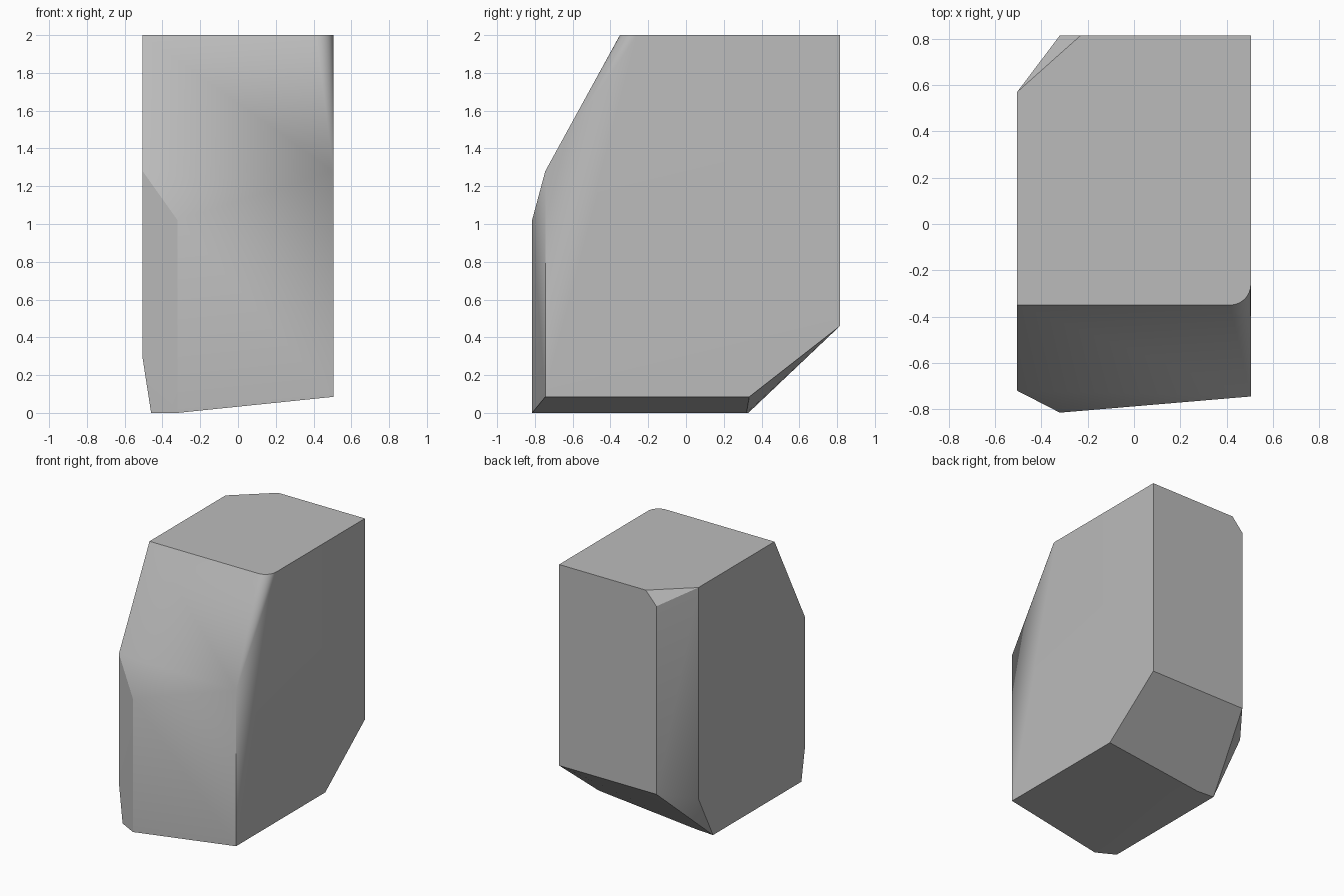
import bpy
import bmesh
from math import sin, cos, pi, radians

# Remove the default cube
cube = bpy.data.objects.get("Cube")
if cube:
    bpy.data.objects.remove(cube, do_unlink=True)

# Main extents of the block
SIDE, BACK, TOP = 0.505, 0.815, 2.0

# Single flat grey
grey = bpy.data.materials.new("stone_grey")
grey.use_nodes = True
colour = (0.5, 0.5, 0.5, 1)
grey.diffuse_color = colour
grey.node_tree.nodes["Principled BSDF"].inputs["Base Color"].default_value = colour

corners = []

# Top outline: straight front edge with one rounded corner
radius = 0.09
corners.append((-SIDE, -0.35, TOP))
for i in range(9):
    a = pi / 2 * i / 8
    corners.append((SIDE - radius + radius * sin(a), -0.35 + radius - radius * cos(a), TOP))

# Back wall with a chipped corner
corners += [(SIDE, BACK, TOP), (-0.23, BACK, TOP), (-SIDE, 0.57, TOP),
            (-0.32, BACK, 1.9), (-0.32, BACK, 0.46), (SIDE, BACK, 0.46),
            (-SIDE, 0.57, 0.38)]

# Front wall, angled to both sides of a vertical ridge
corners += [(-SIDE, -0.72, 1.28), (-0.32, -0.815, 1.02), (SIDE, -0.745, 1.28),
            (-SIDE, -0.72, 0.29)]

# Underside: sloping plane and a narrow flat foot
corners += [(SIDE, -0.745, 0.085), (SIDE, 0.335, 0.085),
            (-0.32, -0.815, 0), (-0.32, 0.32, 0),
            (-0.46, -0.74, 0), (-0.46, 0.33, 0)]

# Wrap the corners into one faceted block and merge coplanar faces
bm = bmesh.new()
for co in corners:
    bm.verts.new(co)
hull = bmesh.ops.convex_hull(bm, input=bm.verts)
loose = [v for v in bm.verts if not v.link_faces]
bmesh.ops.delete(bm, geom=loose, context="VERTS")
bmesh.ops.dissolve_limit(bm, angle_limit=radians(0.8), verts=bm.verts, edges=bm.edges)
bmesh.ops.recalc_face_normals(bm, faces=bm.faces)

mesh = bpy.data.meshes.new("faceted_block")
bm.to_mesh(mesh)
bm.free()
mesh.materials.append(grey)

block = bpy.data.objects.new("faceted_block", mesh)
bpy.context.collection.objects.link(block)

# Soften shallow edges, keep the rest crisp
bpy.ops.object.select_all(action="DESELECT")
block.select_set(True)
bpy.context.view_layer.objects.active = block
bpy.ops.object.shade_smooth_by_angle(angle=radians(30))
